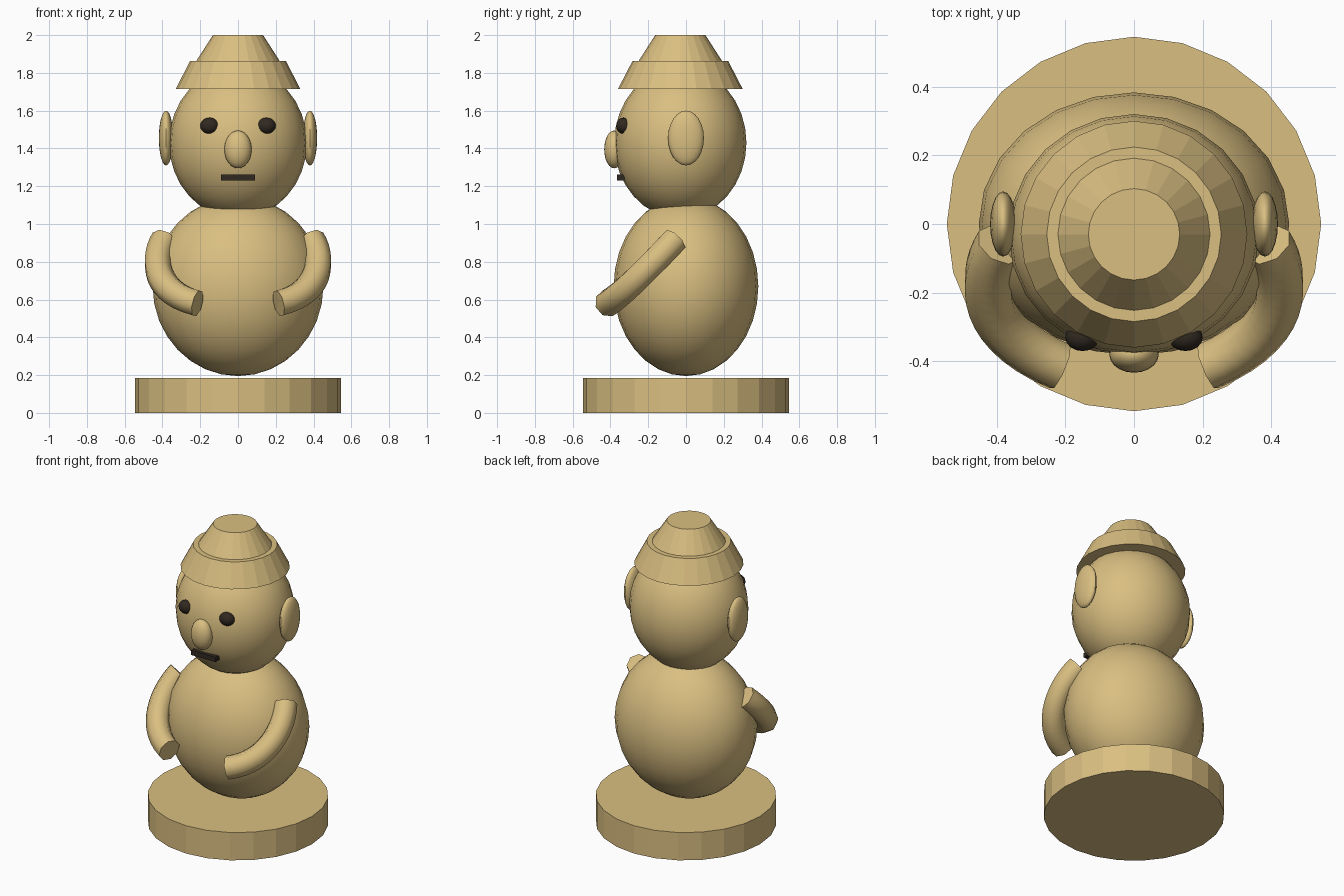
import bpy, math

if "Cube" in bpy.data.objects:
    bpy.data.objects.remove(bpy.data.objects["Cube"])


def material(name, rgb):
    m = bpy.data.materials.new(name)
    m.diffuse_color = (*rgb, 1)
    m.use_nodes = True
    m.node_tree.nodes["Principled BSDF"].inputs["Base Color"].default_value = m.diffuse_color
    return m


TAN = material("sandy tan", (0.70, 0.52, 0.22))
DARK = material("dark brown", (0.03, 0.022, 0.015))


def finish(name, mat, smooth=False):
    ob = bpy.context.object
    ob.name = name
    ob.data.materials.clear()
    ob.data.materials.append(mat)
    if smooth:
        bpy.ops.object.shade_smooth_by_angle(angle=math.radians(40))
    return ob


def ellipsoid(name, loc, radii, mat=TAN, segs=24, rings=16):
    bpy.ops.mesh.primitive_uv_sphere_add(segments=segs, ring_count=rings, radius=1, location=loc)
    bpy.context.object.scale = radii
    bpy.ops.object.transform_apply(location=False, rotation=False, scale=True)
    return finish(name, mat, True)


def cone(name, y, z0, z1, r0, r1, sides=24):
    bpy.ops.mesh.primitive_cone_add(vertices=sides, radius1=r0, radius2=r1, depth=z1 - z0,
                                    location=(0, y, (z0 + z1) / 2))
    return finish(name, TAN)


# Round plinth
cone("base", 0, 0, 0.185, 0.545, 0.545)

# Body and head
ellipsoid("body", (0, 0, 0.67), (0.452, 0.383, 0.475))
ellipsoid("head", (0, -0.03, 1.43), (0.365, 0.35, 0.40))

# Two-tier hat
cone("hat_brim", -0.03, 1.715, 1.862, 0.33, 0.254)
cone("hat_crown", -0.03, 1.855, 2.0, 0.226, 0.133)

# Nose and mouth
ellipsoid("nose", (0, -0.38, 1.395), (0.072, 0.053, 0.10), segs=20, rings=12)
bpy.ops.mesh.primitive_cube_add(size=1, location=(0, -0.345, 1.245))
bpy.context.object.scale = (0.18, 0.04, 0.032)
bpy.ops.object.transform_apply(location=False, rotation=False, scale=True)
finish("mouth", DARK)


def arm(name, s):
    """Curved tube sweeping from the shoulder to the front of the belly."""
    p = [(.39, -.06, .915), (.455, -.16, .81), (.445, -.32, .638), (.215, -.415, .58)]
    p = [(s * x, y, z) for x, y, z in p]
    cu = bpy.data.curves.new(name, 'CURVE')
    cu.dimensions = '3D'
    cu.resolution_u = 14
    cu.bevel_depth = 0.073
    cu.bevel_resolution = 2
    cu.use_fill_caps = True
    sp = cu.splines.new('BEZIER')
    sp.bezier_points.add(1)
    a, b = sp.bezier_points
    for pt in (a, b):
        pt.handle_left_type = pt.handle_right_type = 'FREE'
    a.co, a.handle_right = p[0], p[1]
    a.handle_left = [2 * u - v for u, v in zip(p[0], p[1])]
    b.co, b.handle_left = p[3], p[2]
    b.handle_right = [2 * u - v for u, v in zip(p[3], p[2])]
    ob = bpy.data.objects.new(name, cu)
    bpy.context.collection.objects.link(ob)
    bpy.ops.object.select_all(action='DESELECT')
    ob.select_set(True)
    bpy.context.view_layer.objects.active = ob
    bpy.ops.object.convert(target='MESH')
    ob = finish(name, TAN)
    bpy.ops.object.shade_smooth_by_angle(angle=math.radians(50))


# Mirrored parts: eyes, ears, arms
for side, s in (("left", 1), ("right", -1)):
    ellipsoid(side + "_eye", (s * 0.15, -0.33, 1.52), (0.05, 0.04, 0.043), DARK, 16, 10)
    ellipsoid(side + "_ear", (s * 0.381, 0, 1.455), (0.038, 0.095, 0.145), segs=20, rings=12)
    arm(side + "_arm", s)
